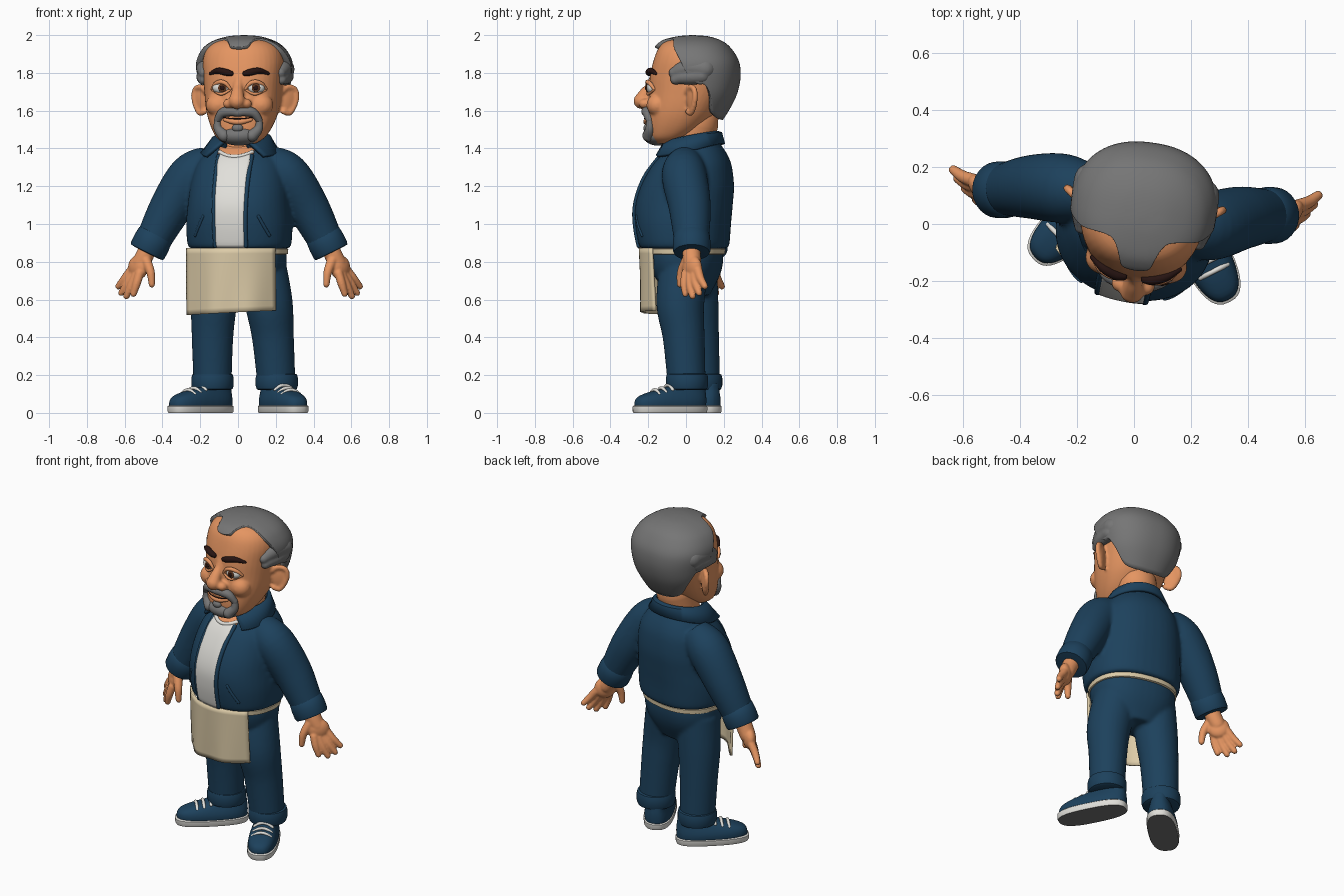
import bpy, bmesh, math
from math import sin, cos, pi, radians
from mathutils import Matrix, Vector

if "Cube" in bpy.data.objects:
    bpy.data.objects.remove(bpy.data.objects["Cube"])

def material(name, *rgb):
    m = bpy.data.materials.new(name)
    m.use_nodes = True
    m.diffuse_color = (*rgb, 1)
    m.node_tree.nodes["Principled BSDF"].inputs["Base Color"].default_value = (*rgb, 1)
    return m

BLUE, SKIN = material("navy_cloth", .012, .053, .108), material("skin", .78, .3, .12)
GREY, BEIGE = material("grey_hair", .18, .18, .18), material("beige_canvas", .72, .6, .39)
WHITE, RUBBER = material("off_white", .75, .74, .7), material("grey_rubber", .17, .17, .17)
DARK, IRIS = material("dark_brown_hair", .02, .007, .006), material("brown_iris", .12, .04, .015)
SIDES = (1, -1)
E = 2.3  # roundness of the body cross-sections

def frame(x, y, degrees, py=0):
    return Matrix.Translation((x, y, 0)) @ Matrix.Rotation(radians(degrees), 4, 'Z') @ Matrix.Translation((0, -py, 0))

BODY, HEAD, WORLD = frame(.01, 0, -12), frame(.035, .06, -8, .06), Matrix()

# Shape helpers
def spline(pts, k=6):
    out, P = [], [pts[0], *pts, pts[-1]]
    for i in range(len(pts) - 1):
        for t in [j / k for j in range(k)]:
            out.append([.5 * (2*q + (r-p)*t + (2*p - 5*q + 4*r - s)*t*t + (3*q - p - 3*r + s)*t**3)
                        for p, q, r, s in zip(*P[i:i+4])])
    return out + [list(pts[-1])]

def lookup(rows, key):
    for a, b in zip(rows, rows[1:]):
        if key <= b[0]:
            t = max(0, (key - a[0]) / max(b[0] - a[0], 1e-6))
            return [p + (q - p) * t for p, q in zip(a, b)]
    return rows[-1]

def section(a, row, e=E):  # point on a cross-section; angle zero is the front
    z, hw, yf, yb = row
    x, y = [math.copysign(abs(v) ** (2 / e), v) for v in (sin(a), cos(a))]
    return Vector((hw * x, (yf + yb) / 2 - (yb - yf) / 2 * y, z))

def front(rows, x, z, off=0):  # point on the front of a loft, pushed out by off
    _, hw, yf, yb = lookup(rows, z)
    k = (1 - min(abs(x / hw), .95) ** E) ** (1 / E)
    return Vector((x, (yf + yb) / 2 - (yb - yf) / 2 * k - off, z))

def grid(bm, rings, closed=True, caps=(0, -1)):
    vs = [[bm.verts.new(p) for p in r] for r in rings]
    n = len(vs[0])
    for a, b in zip(vs, vs[1:]):
        for i in range(n if closed else n - 1):
            bm.faces.new((a[i], a[(i + 1) % n], b[(i + 1) % n], b[i]))
    for cap in caps if closed else ():
        bm.faces.new(vs[cap])

def loft(bm, rows, M=WORLD, e=E, n=40):
    grid(bm, [[M @ section(2*pi*i/n, r, e) for i in range(n)] for r in rows])

def tube(bm, pts, n=14, rounded=True, k=6):
    path = [(Vector(p[:3]), p[3]) for p in spline(pts, k)]
    if rounded:
        ends = [[(p + (p - q).normalized() * r * cos(t), r * sin(t)) for t in (.15, .5, .85, 1.2)]
                for (p, r), (q, _) in ((path[0], path[1]), (path[-1], path[-2]))]
        path = ends[0] + path + ends[1][::-1]
    rings = []
    for i, (p, r) in enumerate(path):
        d = (path[min(i+1, len(path)-1)][0] - path[max(i-1, 0)][0]).normalized()
        u = d.cross(Vector((.1, 1, .05)) if abs(d.y) < .8 else Vector((.1, .05, 1))).normalized()
        rings.append([p + r * (u * cos(2*pi*j/n) + d.cross(u) * sin(2*pi*j/n)) for j in range(n)])
    grid(bm, rings)

def ball(bm, loc, size, turn=0):
    M = Matrix.Translation(loc) @ Matrix.Rotation(turn, 4, 'Z') @ Matrix.Diagonal((*size, 1))
    bmesh.ops.create_uvsphere(bm, u_segments=24, v_segments=14, radius=1, matrix=M)

def finish(name, bm, mats, M=WORLD, solid=0, offset=0, voxel=0, relax=4):
    bm.transform(M)
    bmesh.ops.recalc_face_normals(bm, faces=bm.faces)
    me = bpy.data.meshes.new(name)
    for f in bm.faces:
        f.material_index = int(len(mats) > 1 and f.normal.z < -.8)  # second colour faces down
        f.smooth = f.material_index == 0
    bm.to_mesh(me)
    bm.free()
    me.set_sharp_from_angle(angle=radians(45))
    ob = bpy.data.objects.new(name, me)
    bpy.context.collection.objects.link(ob)
    for m in mats:
        me.materials.append(m)
    if solid:
        s = ob.modifiers.new("thickness", 'SOLIDIFY')
        s.thickness, s.offset = solid, offset
    if voxel:
        r = ob.modifiers.new("fuse", 'REMESH')
        r.mode, r.voxel_size, r.use_smooth_shade = 'VOXEL', voxel, True
        s = ob.modifiers.new("relax", 'SMOOTH')
        s.factor, s.iterations = .5, relax

def build(name, mat, maker, items, M=WORLD, **kw):
    bm = bmesh.new()
    for item in items:
        maker(bm, *item, **kw)
    finish(name, bm, [mat], M)

def sheet(name, mat, rings, M, solid):
    bm = bmesh.new()
    grid(bm, rings, closed=False)
    finish(name, bm, [mat], M, solid)

# Trousers, turn-ups and apron
bm = bmesh.new()
loft(bm, spline([(.62, .13, -.08, .12), (.72, .22, -.16, .17), (.8, .247, -.19, .19), (.89, .245, -.2, .19)]), BODY)
tube(bm, [(.205, .005, .13, .1), (.185, -.012, .4, .111), (.163, -.03, .58, .127), (.125, -.01, .78, .13)], 28, False)
tube(bm, [(-.135, .08, .13, .1), (-.135, .065, .4, .11), (-.128, .05, .58, .122), (-.115, .04, .78, .125)], 28, False)
finish("trousers", bm, [BLUE], voxel=.011)
CUFF = [(.12, .094), (.126, .106), (.145, .112), (.185, .112), (.203, .107), (.208, .096)]
build("turn_ups", BLUE, loft, [([(z, r, -r, r) for z, r in CUFF], frame(x, y, 0)) for x, y in ((.205, .005), (-.135, .08))], e=2)
BAND = [(.838, 0), (.842, .012), (.868, .014), (.874, 0)]
build("apron_band", BEIGE, loft, [([(z, .243 + d, -.2 - d, .19 + d) for z, d in BAND], BODY)])
sheet("apron", BEIGE, [[(.238 * u, -.243 + .11 * u * u + .008 * t * sin(7 * u + t) + .01 * t, .872 - (.342 - .012 * u) * t)
                        for u in [i / 12 for i in range(-12, 13)]] for t in [j / 12 for j in range(13)]],
      frame(-.01, 0, -12), .014)

# Jacket
TORSO = spline([(.87, .262, -.235, .215), (.9, .275, -.247, .225), (1, .28, -.263, .233), (1.1, .272, -.263, .243),
                (1.2, .262, -.234, .25), (1.3, .24, -.18, .24), (1.36, .205, -.13, .22), (1.41, .16, -.07, .19),
                (1.45, .12, 0, .16)])
bm = bmesh.new()
loft(bm, TORSO, BODY)
tube(bm, [(.15, 0, 1.33, .09), (.255, -.01, 1.262, .119), (.37, .02, 1.09, .112), (.475, .03, .89, .09)], 28, False)
tube(bm, [(-.14, .11, 1.33, .09), (-.245, .125, 1.255, .121), (-.36, .13, 1.08, .112), (-.46, .12, .89, .09)], 28, False)
finish("jacket", bm, [BLUE], voxel=.011, relax=6)
WRISTS = {"left": (1, .495, .03), "right": (-1, .483, .12)}
for side, (s, x, y) in WRISTS.items():
    build(side + "_sleeve_cuff", BLUE, tube, [([(s * (x - .5 * d), y, .85 + d, r) for d, r in (
        (.1, .086), (.09, .096), (.05, .1), (.01, .099), (0, .094), (-.002, .07))],)], n=28, rounded=False, k=1)
build("jacket_front_edges", BLUE, tube, [([(*front(TORSO, s * (.082 + .0015 * i), .885 + .095 * i, .002), .012)
                                           for i in range(6)],) for s in SIDES], BODY)
build("pocket_welts", BLUE, tube, [([(*front(TORSO, s * x, z, -.003), .009) for x, z in ((.15, 1.04), (.175, .99), (.2, .94))],)
                                   for s in SIDES], BODY)

# Collar folded outwards, with spread front points
rings = [[], [], [], []]
for i in range(41):
    a = .45 + (2*pi - .9) * i / 40
    f = (1 + cos(a)) / 2
    b = a + .33 * f * (1 if a < pi else -1)
    for ring, ang, r, z in zip(rings, (a, a, a, b), (.115, .138, .15, .163 + .062 * f),
                               (1.40 - .04*f, 1.485 - .05*f, 1.48 - .05*f, 1.425 - .07*f)):
        ring.append((r * sin(ang), .035 - r * cos(ang), z))
sheet("collar", BLUE, rings, BODY, .018)

# Shirt, chest and neck
ACROSS = [i / 6 for i in range(-6, 7)]
sheet("shirt", WHITE, [[front(TORSO, (.078 + .01 * t) * u, .875 + (.48 + .025 * u * u) * t, .006) for u in ACROSS]
                       for t in [j / 30 for j in range(31)]], BODY, .009)
sheet("chest", SKIN, [[front(TORSO, .095 * u, 1.34 + .015 * j, .003) for u in ACROSS] for j in range(8)], BODY, .009)
build("shirt_neckband", WHITE, tube, [([(*front(TORSO, .088 * u, 1.356 + .025 * u * u, .005), .011) for u in ACROSS],)], BODY)
build("neck", SKIN, tube, [([(.01, .01, 1.32, .11), (.018, .03, 1.42, .112), (.03, .055, 1.54, .118)],)], n=28)

# Head with nose, cheeks and ears
FACE = spline([(1.425, .08, -.165, -.05), (1.455, .125, -.195, .01), (1.5, .155, -.205, .08), (1.56, .18, -.205, .14),
               (1.62, .195, -.2, .18), (1.7, .205, -.195, .22), (1.78, .212, -.19, .24), (1.86, .217, -.172, .245),
               (1.92, .2, -.15, .22), (1.96, .16, -.118, .18), (1.982, .1, -.07, .12)])
bm = bmesh.new()
loft(bm, FACE)
tube(bm, [(0, -.17, 1.78, .024), (0, -.19, 1.73, .026), (0, -.218, 1.69, .034), (0, -.237, 1.652, .044)])
for s in SIDES:
    ball(bm, (s * .045, -.215, 1.637), (.032, .032, .027))
    ball(bm, (s * .115, -.135, 1.63), (.065, .06, .06))
    ball(bm, (s * .235, .065, 1.655), (.05, .016, .07), s * .64)
    tube(bm, [(s * (.235 + .04 * p), .057 + .03 * p, 1.655 + q, .015) for p, q in (
        (-.8, .045), (-.1, .07), (.75, .06), (1, .02), (.7, -.03), (.1, -.068), (-.6, -.06))])
finish("head", bm, [SKIN], HEAD, voxel=.008)

# Hair shell: columns run from the crown down to a receding hairline
HAIR = spline([(1.53, .14, -.05, .18), (1.6, .185, -.1, .225), (1.68, .225, -.13, .265), (1.76, .246, -.16, .285),
               (1.83, .256, -.175, .285), (1.88, .247, -.175, .27), (1.93, .217, -.168, .237), (1.96, .18, -.143, .205),
               (1.98, .135, -.105, .165), (1.995, .075, -.035, .11), (2, .004, .03, .038)])
LINE = spline([(0, 1.935), (10, 1.943), (19, 1.968), (32, 1.98), (52, 1.981), (66, 1.965), (75, 1.915), (83, 1.84), (90, 1.765),
               (97, 1.74), (106, 1.735), (116, 1.67), (126, 1.59), (145, 1.56), (180, 1.55)])
rings = [[] for j in range(33)]
for deg in [2.5 * i for i in range(144)]:
    low = lookup(LINE, min(deg, 360 - deg))[1]
    for j, ring in enumerate(rings):
        ring.append(section(radians(deg), lookup(HAIR, 1.9995 - (1.9995 - low) * (j / 32) ** 1.6)))
bm = bmesh.new()
grid(bm, rings, caps=(0,))
finish("hair", bm, [GREY], HEAD, solid=.045, offset=-1)

# Temple locks sweeping forward below the receding hairline
bm = bmesh.new()
for s in SIDES:
    for lock in ([(100, 1.82, .06), (84, 1.825, .05), (72, 1.815, .042), (63, 1.80, .028)],
                 [(98, 1.785, .045), (84, 1.78, .042), (73, 1.775, .036), (66, 1.765, .028)]):
        tube(bm, [(*section(s * radians(deg), (z, .251 - .85 * r, -.17 + r, .28)), r) for deg, z, r in lock], 20)
finish("temple_hair", bm, [GREY], HEAD, voxel=.007)

# Eyes, brows, beard and mouth
for name, mat, x, y, size in (("eyeballs", WHITE, 0, -.165, (.05, .035, .034)), ("irises", IRIS, .007, -.1965, (.023, .006, .023)),
                              ("pupils", DARK, .007, -.2015, (.012, .004, .012))):
    build(name, mat, ball, [((s * .09 + x, y, 1.721), size) for s in SIDES], HEAD)
for name, mat, pts in (
        ("upper_eyelids", SKIN, [(.04, 1.715, .004, .007), (.065, 1.744, .011, .011), (.095, 1.752, .014, .012),
                                 (.125, 1.74, .011, .011), (.145, 1.715, .004, .007)]),
        ("lower_eyelids", SKIN, [(.042, 1.71, .003, .006), (.09, 1.688, .01, .008), (.143, 1.71, .003, .006)]),
        ("eyebrows", DARK, [(.038, 1.797, .006, .014), (.065, 1.803, .01, .018), (.11, 1.811, .01, .016), (.155, 1.797, .006, .008)]),
        ("moustache", GREY, [(0, 1.588, .006, .019), (.045, 1.596, .008, .026), (.085, 1.586, .006, .025), (.112, 1.55, .004, .018)]),
        ("beard_sides", GREY, [(.112, 1.555, .003, .016), (.108, 1.505, .004, .024), (.075, 1.468, .005, .032)]),
        ("lower_lip", SKIN, [(0, 1.54, .007, .015), (.03, 1.543, .006, .014), (.07, 1.552, .003, .009)]),
        ("mouth_line", DARK, [(0, 1.557, .017, .003), (.04, 1.559, .014, .003), (.085, 1.567, .01, .0025)])):
    build(name, mat, tube, [([(*front(FACE, s * x, z, off), r) for x, z, off, r in pts],) for s in SIDES], HEAD)
build("chin_beard", GREY, ball, [((0, -.15, 1.468), (.108, .079, .053)), ((0, -.208, 1.508), (.03, .02, .022))], HEAD)

# Hands
FINGERS = [((.082, .034, -.11), (.15, .07, -.195)), ((.07, .014, -.13), (.135, .04, -.23)),
           ((.055, -.01, -.135), (.108, .005, -.247)), ((.038, -.032, -.128), (.07, -.033, -.235))]
for side, (s, x, y) in WRISTS.items():
    bm = bmesh.new()
    tube(bm, [(-.02, 0, .04, .046), (.01, 0, -.03, .048), (.035, .005, -.075, .046)], 20)
    ball(bm, (.046, .003, -.095), (.064, .038, .064), .75)
    for a, b in FINGERS:
        tube(bm, [(*a, .024), *[((a[0] + b[0]) / 2, (a[1] + b[1]) / 2 - .006, (a[2] + b[2]) / 2, .022)], (*b, .017)])
    tube(bm, [(.005, -.025, -.055, .028), (-.02, -.055, -.12, .023), (-.027, -.062, -.185, .017)])
    finish(side + "_hand", bm, [SKIN], Matrix.Translation((s * x, y, .865)) @ Matrix.Diagonal((s, 1, 1, 1)), voxel=.006, relax=3)

# Shoes
for side, M in (("left", frame(.178, .035, 27)), ("right", frame(-.1, .113, -47))):
    build(side + "_laces", WHITE, tube, [([(u * .052, ly, lz - .024 * u * u, .009) for u in (-1, -.5, 0, .5, 1)],)
                                         for ly, lz in ((-.225, .122), (-.185, .132), (-.145, .147))], M)
    bm = bmesh.new()
    loft(bm, [(0, .082, -.341, .072), (.007, .086, -.345, .076), (.034, .087, -.346, .077), (.04, .08, -.34, .07)], e=2.7)
    finish(side + "_sole", bm, [WHITE, RUBBER], M)
    bm = bmesh.new()
    loft(bm, spline([(.03, .082, -.337, .071), (.06, .083, -.336, .073), (.085, .077, -.318, .073), (.108, .067, -.26, .071),
                     (.128, .059, -.175, .068), (.16, .053, -.1, .065)], 4), e=2.6)
    finish(side + "_shoe", bm, [BLUE], M, voxel=.007)
